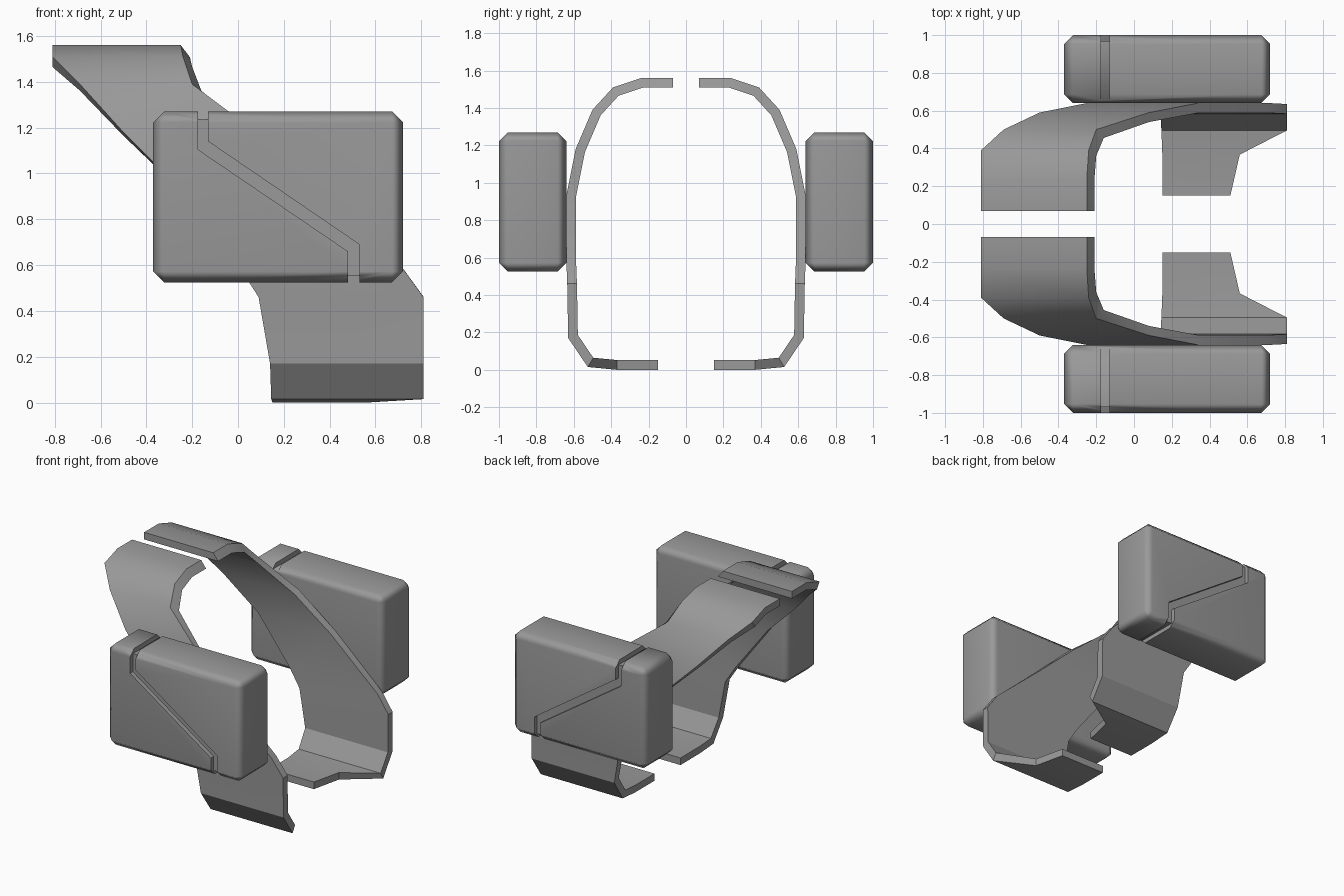
import bpy, bmesh, math
from mathutils import Vector

cube = bpy.data.objects.get("Cube")
if cube:
    bpy.data.objects.remove(cube, do_unlink=True)

grey = bpy.data.materials.new("plain grey")
grey.use_nodes = True
COLOUR = (0.32, 0.32, 0.32, 1)
grey.diffuse_color = COLOUR
grey.node_tree.nodes["Principled BSDF"].inputs["Base Color"].default_value = COLOUR


def finish(bm, name):
    bmesh.ops.recalc_face_normals(bm, faces=bm.faces)
    mesh = bpy.data.meshes.new(name)
    bm.to_mesh(mesh)
    bm.free()
    ob = bpy.data.objects.new(name, mesh)
    bpy.context.collection.objects.link(ob)
    mesh.materials.append(grey)
    return ob


def smooth(ob, degrees):
    bpy.ops.object.select_all(action='DESELECT')
    ob.select_set(True)
    bpy.context.view_layer.objects.active = ob
    bpy.ops.object.shade_smooth_by_angle(angle=math.radians(degrees))


def prism(name, outline, y0, y1):
    """Extrude an x-z outline along y."""
    bm = bmesh.new()
    a = [bm.verts.new((x, y0, z)) for x, z in outline]
    b = [bm.verts.new((x, y1, z)) for x, z in outline]
    bm.faces.new(a)
    bm.faces.new(b)
    for i in range(len(a)):
        j = (i + 1) % len(a)
        bm.faces.new((a[i], a[j], b[j], b[i]))
    return finish(bm, name)


def rect(x0, x1, z0, z1):
    return [(x0, z0), (x1, z0), (x1, z1), (x0, z1)]


# Pod: chamfered box with a groove running over top, outer face and bottom
GROOVE = [(-.175, 1.4), (-.175, 1.105), (.48, .66), (.48, .4),
          (.53, .4), (.53, .69), (-.13, 1.14), (-.13, 1.4)]


def pod(side, s):
    ob = prism(side + "_pod", rect(-.37, .72, .525, 1.27), s * .64, s)
    bevel = ob.modifiers.new("chamfer", 'BEVEL')
    bevel.width = .047
    bevel.segments = 1
    cuts = [(GROOVE, .968, 1.1),
            (rect(-.175, -.13, 1.237, 1.4), .5, 1.1),
            (rect(.48, .53, .4, .555), .5, 1.1)]
    for i, (outline, y0, y1) in enumerate(cuts):
        cutter = prism(f"{side}_groove_cutter_{i}", outline, s * y0, s * y1)
        cutter.hide_render = True
        mod = ob.modifiers.new("groove", 'BOOLEAN')
        mod.object = cutter
        mod.solver = 'EXACT'
    # Bake the cuts, then drop the cutters
    graph = bpy.context.evaluated_depsgraph_get()
    mesh = bpy.data.meshes.new_from_object(ob.evaluated_get(graph))
    cutters = [m.object for m in ob.modifiers if m.type == 'BOOLEAN']
    ob.modifiers.clear()
    ob.data = mesh
    for c in cutters:
        bpy.data.objects.remove(c, do_unlink=True)
    smooth(ob, 50)
    weighted = ob.modifiers.new("weighted normals", 'WEIGHTED_NORMAL')
    weighted.keep_sharp = True


# Strap stations along the outer skin: y, z, low x edge, high x edge
STATIONS = [(.07, 1.56, -.81, -.25), (.24, 1.56, -.81, -.25),
            (.39, 1.51, -.81, -.24), (.50, 1.39, -.69, -.20),
            (.59, 1.18, -.50, .08), (.64, .93, -.25, .34),
            (.64, .585, .01, .72), (.635, .46, .09, .81),
            (.63, .17, .14, .81), (.525, .015, .145, .81),
            (.37, 0, .15, .56), (.15, 0, .15, .51)]
THICK = .052


def strap(side, s):
    bm = bmesh.new()
    pts = [Vector(st[:2]) for st in STATIONS]
    last = len(pts) - 1
    rows = []
    for i, (y, z, x0, x1) in enumerate(STATIONS):
        # Mitred inward offset of the profile
        d0 = (pts[max(i, 1)] - pts[max(i, 1) - 1]).normalized()
        k = min(i, last - 1)
        d1 = (pts[k + 1] - pts[k]).normalized()
        n0, n1 = Vector((d0.y, -d0.x)), Vector((d1.y, -d1.x))
        n = (n0 + n1).normalized()
        inner = pts[i] + n * (THICK / n.dot(n0))
        slant = .04 if i < 4 else 0
        rows.append([bm.verts.new(p) for p in (
            (x0, s * y, z), (x1, s * y, z),
            (x1 + slant, s * inner.x, inner.y), (x0, s * inner.x, inner.y))])
    for a, b in zip(rows, rows[1:]):
        for i in range(4):
            j = (i + 1) % 4
            bm.faces.new((a[i], a[j], b[j], b[i]))
    bm.faces.new(rows[0])
    bm.faces.new(rows[-1])
    smooth(finish(bm, side + "_strap"), 31)


for side, s in (("front", -1), ("back", 1)):
    pod(side, s)
    strap(side, s)
